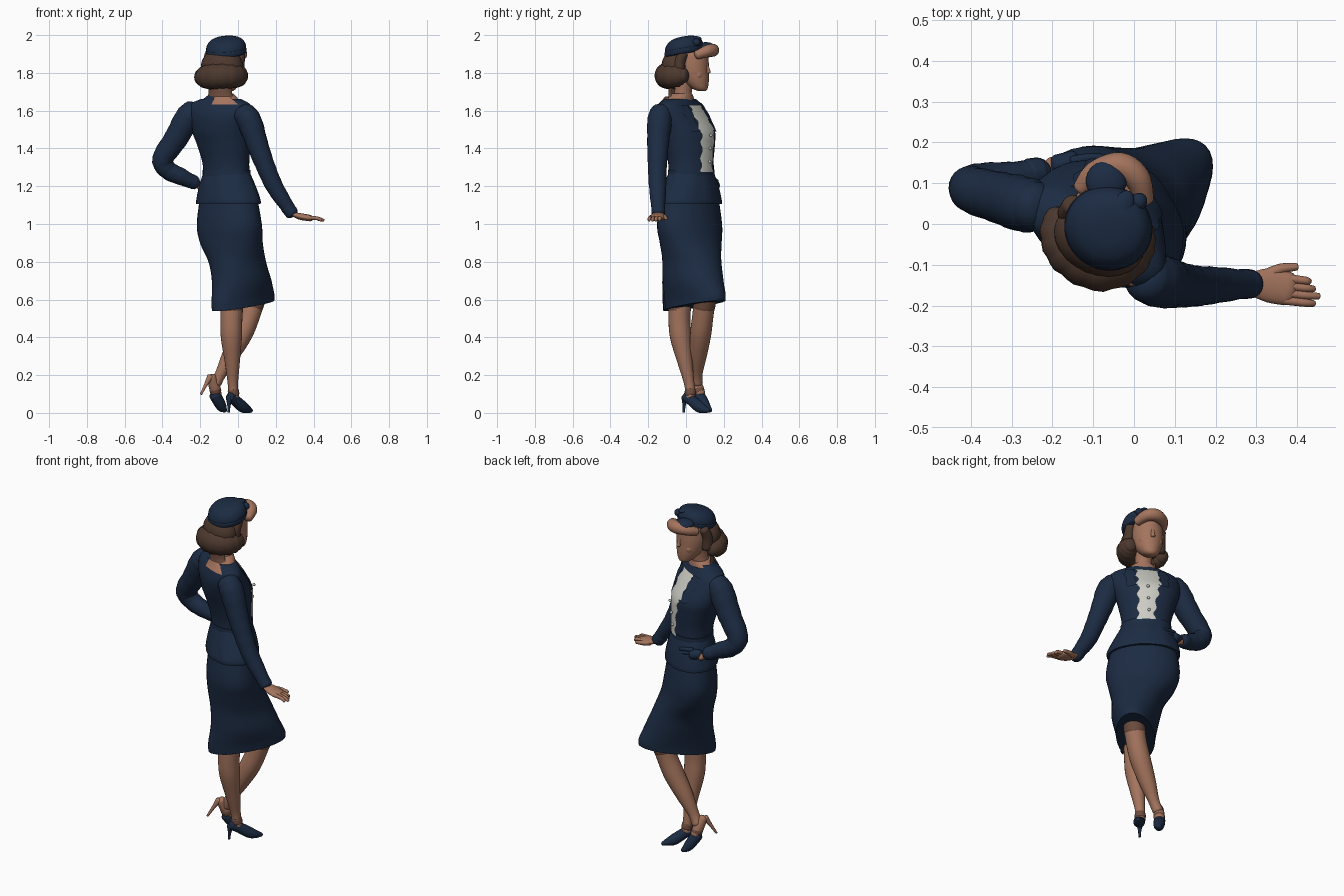
import bpy, math
from mathutils import Vector


def material(name, rgb):
    m = bpy.data.materials.new(name)
    m.diffuse_color = (*rgb, 1)
    return m


NAVY = material("navy_cloth", (0.0115, 0.0245, 0.056))
SKIN = material("skin", (0.37, 0.175, 0.11))
HAIR = material("brown_hair", (0.074, 0.04, 0.027))
WHITE = material("white_blouse", (0.60, 0.60, 0.55))
DARK = material("stocking_band", (0.16, 0.075, 0.05))


def finish(name, verts, faces, mat):
    me = bpy.data.meshes.new(name)
    me.from_pydata(verts, [], faces)
    me.materials.append(mat)
    ob = bpy.data.objects.new(name, me)
    bpy.context.collection.objects.link(ob)
    bpy.ops.object.select_all(action='DESELECT')
    ob.select_set(True)
    bpy.context.view_layer.objects.active = ob
    bpy.ops.object.shade_smooth_by_angle(angle=math.radians(50))
    return ob


def spline(rows, steps=5):
    """Smooth curve through rows of numbers."""
    out, n = [], len(rows)
    for i in range(n - 1):
        p = [rows[max(i - 1, 0)], rows[i], rows[i + 1], rows[min(i + 2, n - 1)]]
        for k in range(steps):
            t = k / steps
            out.append([0.5 * (2 * b + (c - a) * t + (2 * a - 5 * b + 4 * c - d) * t * t
                               + (3 * b - a - 3 * c + d) * t ** 3) for a, b, c, d in zip(*p)])
    return out + [list(rows[-1])]


def bridge(rings, closed):
    n = len(rings[0])
    verts = [v for r in rings for v in r]
    faces = [(i * n + j, i * n + (j + 1) % n, (i + 1) * n + (j + 1) % n, (i + 1) * n + j)
             for i in range(len(rings) - 1) for j in range(n if closed else n - 1)]
    if closed:
        faces += [tuple(range(n))[::-1], tuple(range(len(verts) - n, len(verts)))]
    return verts, faces


def loft(name, rows, mat, arc=None, grow=0.0, wave=0.0, n=40, ripple=0.0):
    """Rows of x, y, z, half width, half depth, facing angle, forward tilt."""
    rings = []
    for q, (x, y, z, a, b, deg, tilt) in enumerate(spline(rows)):
        d = math.radians(deg)
        a, b = a + grow, b + grow
        ring = []
        for j in range(n):
            if arc:
                w = wave * math.sin(q * 1.3)
                lo, hi = arc[0] - w, arc[1] + w
                t = math.radians(lo + (hi - lo) * j / (n - 1))
            else:
                t = 2 * math.pi * j / n
            k = 1 + ripple * math.sin(9 * t)
            u, v = a * k * math.cos(t), b * k * math.sin(t)
            ring.append((x + u * math.sin(d) + v * math.cos(d),
                         y - u * math.cos(d) + v * math.sin(d), z + tilt * v))
        rings.append(ring)
    return finish(name, *bridge(rings, arc is None), mat)


def tube(name, rows, mat, n=18, flat=1.0, ripple=0.0):
    """Rows of x, y, z, radius; round ends. flat squashes the vertical side."""
    pts = spline(rows)
    P = [Vector(p[:3]) for p in pts]
    R = [p[3] for p in pts]
    t0, t1 = (P[1] - P[0]).normalized(), (P[-1] - P[-2]).normalized()
    caps = (0.95, 0.75, 0.4)
    s0 = [(P[0] - t0 * R[0] * 0.6 * c, R[0] * math.sqrt(1 - c * c) + 1e-4) for c in caps]
    s1 = [(P[-1] + t1 * R[-1] * 0.6 * c, R[-1] * math.sqrt(1 - c * c) + 1e-4) for c in caps[::-1]]
    path = [(p, r) for p, r in s0 + list(zip(P, R)) + s1]
    rings, side = [], None
    for i, (p, r) in enumerate(path):
        t = (path[min(i + 1, len(path) - 1)][0] - path[max(i - 1, 0)][0]).normalized()
        if side is None:
            side = t.cross(Vector((0, 0, 1)) if abs(t.z) < 0.9 else Vector((0, 1, 0)))
        side = (side - t * side.dot(t)).normalized()
        up = side.cross(t)
        r *= 1 + ripple * math.sin(i * 2.1)
        rings.append([p + side * r * math.cos(k * 2 * math.pi / n)
                      + up * r * flat * math.sin(k * 2 * math.pi / n) for k in range(n)])
    return finish(name, *bridge(rings, True), mat)


def ball(name, c, r, mat, deg=90, tilt=0.0):
    """Ellipsoid with radii across, deep, high, facing deg."""
    rows = []
    for i in range(9):
        a = math.pi * (i / 8 - 0.5)
        k = max(math.cos(a), 0.02)
        rows.append((c[0], c[1], c[2] + r[2] * math.sin(a), r[0] * k, r[1] * k, deg, tilt))
    return loft(name, rows, mat, n=24)


# Skirt with kick pleat
skirt = [(0.027, 0.044, 0.568, 0.104, 0.209, 45, 0.14), (0.026, 0.043, 0.61, 0.11, 0.208, 45, 0.11),
         (0.019, 0.037, 0.7, 0.13, 0.184, 47, 0.03), (-0.004, 0.031, 0.8, 0.143, 0.165, 50, 0),
         (-0.035, 0.025, 0.9, 0.18, 0.149, 47, 0), (-0.046, 0.019, 1.0, 0.199, 0.14, 45, 0),
         (-0.05, 0.02, 1.15, 0.175, 0.12, 45, 0)]
loft("skirt", skirt, NAVY)
loft("skirt_pleat", skirt[:3], NAVY, arc=(-44, -35), grow=0.006, n=6)

# Jacket: peplum, bodice, belt
loft("jacket_peplum", [(-0.05, 0.02, 1.105, 0.197, 0.14, 45, 0), (-0.05, 0.02, 1.13, 0.195, 0.14, 45, 0),
                       (-0.055, 0.025, 1.2, 0.168, 0.127, 47, 0), (-0.06, 0.028, 1.28, 0.13, 0.105, 50, 0)],
     NAVY, ripple=0.01)
bodice = [(-0.06, 0.028, 1.25, 0.132, 0.107, 50, 0), (-0.065, 0.025, 1.33, 0.134, 0.11, 50, 0),
          (-0.075, 0.018, 1.42, 0.154, 0.122, 52, 0), (-0.085, 0.008, 1.49, 0.172, 0.13, 54, 0),
          (-0.092, -0.018, 1.57, 0.19, 0.112, 58, 0), (-0.095, -0.03, 1.63, 0.182, 0.085, 60, 0),
          (-0.09, -0.03, 1.662, 0.115, 0.068, 60, 0)]
loft("jacket_bodice", bodice, NAVY)
loft("belt", [(-0.06, 0.028, z, 0.134, 0.109, 50, 0) for z in (1.25, 1.257, 1.278, 1.285)], NAVY, grow=0.003)

# Blouse front with wavy ruffle, buttons and lapels
front = [(-0.062, 0.027, 1.275, 0.132, 0.108, 50, 0)] + bodice[1:6]
loft("blouse_front", front, WHITE, arc=(71, 110), grow=0.007, wave=3, n=16)
for i, z in enumerate((1.33, 1.4, 1.47)):
    ball(f"blouse_button_{i}", (0.0 + 0.006 * i, 0.126 + 0.003 * i, z), (0.008, 0.008, 0.008), WHITE)
for name, arc in (("lapel_left", (108, 126)), ("lapel_right", (52, 70))):
    loft(name, bodice[3:6], NAVY, arc=arc, grow=0.008, wave=2, n=8)

# Neck opening, collar, bare patch at the back
loft("neck_opening", [(-0.085, -0.03, 1.63, 0.11, 0.072, 60, 0), (-0.082, -0.025, 1.667, 0.085, 0.06, 60, 0),
                      (-0.08, -0.02, 1.69, 0.056, 0.052, 60, 0)], SKIN)
loft("collar_back", [(-0.09, -0.03, 1.645, 0.135, 0.077, 60, 0), (-0.088, -0.03, 1.665, 0.1, 0.066, 60, 0),
                     (-0.084, -0.027, 1.68, 0.082, 0.06, 60, 0)], NAVY, arc=(150, 268), n=16)
loft("bare_back_patch", [(-0.095, -0.03, 1.632, 0.18, 0.083, 60, 0), (-0.092, -0.03, 1.652, 0.135, 0.074, 60, 0),
                         (-0.088, -0.03, 1.675, 0.095, 0.066, 60, 0)], SKIN, arc=(270, 321), grow=0.007, n=14)
tube("neck", [(-0.085, -0.025, 1.62, 0.055), (-0.078, -0.015, 1.7, 0.046), (-0.07, 0.0, 1.8, 0.05)], SKIN)
loft("nape", [(-0.085, -0.025, 1.66, 0.082, 0.062, 60, 0), (-0.085, -0.025, 1.69, 0.07, 0.06, 60, 0),
              (-0.085, -0.025, 1.74, 0.07, 0.062, 60, 0)], DARK, arc=(195, 345), grow=0.004, n=20)

# Sleeves and cuffs
tube("sleeve_right", [(0.028, -0.13, 1.59, 0.06), (0.062, -0.14, 1.54, 0.065), (0.103, -0.148, 1.42, 0.057),
                      (0.148, -0.152, 1.3, 0.05), (0.198, -0.15, 1.19, 0.045), (0.28, -0.147, 1.065, 0.034)],
     NAVY, 24, ripple=0.02)
tube("cuff_right", [(0.262, -0.147, 1.088, 0.037), (0.285, -0.147, 1.058, 0.036)], NAVY)
tube("sleeve_left", [(-0.235, 0.042, 1.605, 0.058), (-0.268, 0.048, 1.56, 0.068), (-0.33, 0.065, 1.45, 0.063),
                     (-0.398, 0.085, 1.345, 0.056), (-0.37, 0.1, 1.285, 0.05), (-0.3, 0.108, 1.25, 0.045),
                     (-0.225, 0.128, 1.215, 0.033)], NAVY, 24, ripple=0.02)
tube("cuff_left", [(-0.255, 0.122, 1.23, 0.039), (-0.232, 0.127, 1.22, 0.037)], NAVY)

# Hands
tube("hand_right_palm", [(0.29, -0.147, 1.052, 0.03), (0.33, -0.15, 1.04, 0.042), (0.375, -0.158, 1.032, 0.042)],
     SKIN, flat=0.42)
for i in range(4):
    y = -0.133 - 0.018 * i
    tube(f"hand_right_finger_{i}", [(0.37, y, 1.034, 0.011), (0.42, y - 0.006, 1.03, 0.01),
                                    (0.452 - 0.012 * abs(i - 2), y - 0.008, 1.02, 0.008)], SKIN, 10)
tube("hand_right_thumb", [(0.325, -0.125, 1.038, 0.015), (0.36, -0.11, 1.034, 0.013), (0.398, -0.105, 1.03, 0.009)],
     SKIN, 10)
ball("hand_left_wrist", (-0.198, 0.144, 1.199), (0.022, 0.021, 0.02), SKIN)
tube("hand_left_palm", [(-0.19, 0.145, 1.21, 0.025), (-0.15, 0.15, 1.203, 0.03)], NAVY)
for i in range(4):
    tube(f"hand_left_finger_{i}", [(-0.15, 0.155, 1.23 - 0.017 * i, 0.012), (-0.115, 0.162, 1.227 - 0.02 * i, 0.011),
                                   (-0.075, 0.163, 1.22 - 0.021 * i, 0.009)], NAVY, 10)

# Head and face, facing between +y and +x
FACE = 69
fd = Vector((math.cos(math.radians(FACE)), math.sin(math.radians(FACE)), 0))
fs = Vector((fd.y, -fd.x, 0))


def on_face(s, f, z):
    return Vector((-0.068, 0.031, z)) + fs * s + fd * f


loft("head", [(*on_face(0, 0.058, 1.703), 0.018, 0.018, FACE, 0), (*on_face(0, 0.045, 1.718), 0.042, 0.042, FACE, 0),
              (*on_face(0, 0.022, 1.76), 0.067, 0.07, FACE, 0), (*on_face(0, 0.006, 1.81), 0.081, 0.085, FACE, 0),
              (*on_face(0, 0, 1.86), 0.084, 0.09, FACE, 0), (*on_face(0, 0, 1.91), 0.077, 0.083, FACE, 0),
              (*on_face(0, 0, 1.95), 0.04, 0.045, FACE, 0)], SKIN)
tube("nose", [(*on_face(0, 0.081, 1.85), 0.009), (*on_face(0, 0.09, 1.82), 0.011),
              (*on_face(0, 0.094, 1.803), 0.012)], SKIN, 10)
tube("lips", [(*on_face(s, 0.083 - 8 * s * s, 1.763 + 9 * s * s), 0.006) for s in (-0.022, -0.011, 0, 0.011, 0.022)],
     SKIN, 8)
for name, s in (("left", -1), ("right", 1)):
    ball(f"cheek_{name}", on_face(s * 0.032, 0.05, 1.79), (0.034, 0.029, 0.032), SKIN, FACE)

# Hair: back of head, rolled ends, sides, front roll
ball("hair_back", (-0.085, -0.037, 1.835), (0.115, 0.088, 0.095), HAIR, 67)
tube("hair_roll", [(-0.183, 0.022, 1.78, 0.035), (-0.182, -0.02, 1.778, 0.05), (-0.152, -0.065, 1.78, 0.063),
                   (-0.09, -0.1, 1.785, 0.064), (-0.03, -0.085, 1.785, 0.062), (0.002, -0.04, 1.785, 0.055),
                   (0.016, -0.008, 1.785, 0.036)], HAIR, 24, flat=1.05, ripple=0.04)
for name, s in (("left", -0.082), ("right", 0.092)):
    tube(f"hair_side_{name}", [(*on_face(s, -0.015, 1.9), 0.026), (*on_face(s, -0.035, 1.85), 0.03),
                               (*on_face(s, -0.035, 1.79), 0.03)], HAIR)
tube("hair_front_roll", [(-0.128, 0.088, 1.898, 0.022), (-0.095, 0.125, 1.912, 0.029), (-0.035, 0.142, 1.92, 0.034),
                         (0.008, 0.112, 1.915, 0.032), (0.025, 0.06, 1.895, 0.024)], SKIN, 20)

# Hat with band, front fold and bow
loft("hat", [(-0.063, -0.01, z, r, r * 0.95, 67, 0.18) for z, r in
             ((1.9, 0.093), (1.908, 0.103), (1.93, 0.107), (1.955, 0.1), (1.976, 0.082), (1.989, 0.05), (1.993, 0.012))],
     NAVY)
loft("hat_band", [(-0.063, -0.01, z, r, r * 0.95, 67, 0.18) for z, r in
                  ((1.897, 0.098), (1.902, 0.106), (1.92, 0.109), (1.926, 0.105))], NAVY)
ball("hat_front_fold", (-0.068, 0.105, 1.935), (0.05, 0.05, 0.028), NAVY, 80)
ball("hat_bow_leaf", (-0.03, 0.04, 1.982), (0.026, 0.045, 0.014), NAVY, 65)
ball("hat_bow_knot", (0.012, 0.055, 1.962), (0.02, 0.022, 0.02), NAVY, 65)

# Legs: straight right leg, bent left leg, stocking bands
tube("leg_right", [(-0.03, -0.03, 0.62, 0.062), (-0.035, -0.035, 0.5, 0.058), (-0.035, -0.028, 0.4, 0.056),
                   (-0.03, -0.005, 0.27, 0.04), (-0.027, 0.018, 0.15, 0.027), (-0.022, 0.025, 0.08, 0.028)], SKIN, 24)
tube("leg_left", [(0.095, 0.105, 0.64, 0.06), (0.062, 0.09, 0.52, 0.056), (0.022, 0.078, 0.42, 0.056),
                  (-0.037, 0.066, 0.31, 0.046), (-0.09, 0.058, 0.21, 0.03), (-0.115, 0.06, 0.16, 0.029)], SKIN, 24)
tube("stocking_band_right", [(-0.033, -0.033, 0.585, 0.063), (-0.035, -0.035, 0.545, 0.0605)], DARK, 24)
tube("stocking_band_left", [(0.09, 0.103, 0.615, 0.0605), (0.073, 0.095, 0.56, 0.059)], DARK, 24)
tube("ankle_band_right", [(-0.025, 0.022, 0.118, 0.0295), (-0.023, 0.024, 0.1, 0.0305)], DARK)

# Shoes and heels
tube("shoe_right", [(-0.042, 0.0, 0.085, 0.026), (-0.01, 0.035, 0.062, 0.029), (0.025, 0.07, 0.032, 0.03),
                    (0.05, 0.095, 0.019, 0.022), (0.07, 0.12, 0.012, 0.01)], NAVY)
tube("heel_right", [(-0.046, -0.006, 0.08, 0.019), (-0.048, -0.01, 0.04, 0.009), (-0.05, -0.012, 0.005, 0.007)], NAVY, 10)
tube("foot_left", [(-0.14, 0.04, 0.19, 0.024), (-0.125, 0.06, 0.14, 0.03), (-0.115, 0.075, 0.1, 0.028)], SKIN)
tube("ankle_band_left", [(-0.122, 0.064, 0.127, 0.0305), (-0.118, 0.07, 0.112, 0.0305)], DARK)
tube("shoe_left", [(-0.122, 0.068, 0.095, 0.031), (-0.105, 0.085, 0.065, 0.031), (-0.085, 0.107, 0.03, 0.026),
                   (-0.068, 0.13, 0.013, 0.011)], NAVY)
tube("heel_left", [(-0.148, 0.032, 0.19, 0.018), (-0.17, 0.015, 0.15, 0.01), (-0.195, -0.005, 0.1, 0.006)], SKIN, 10)
